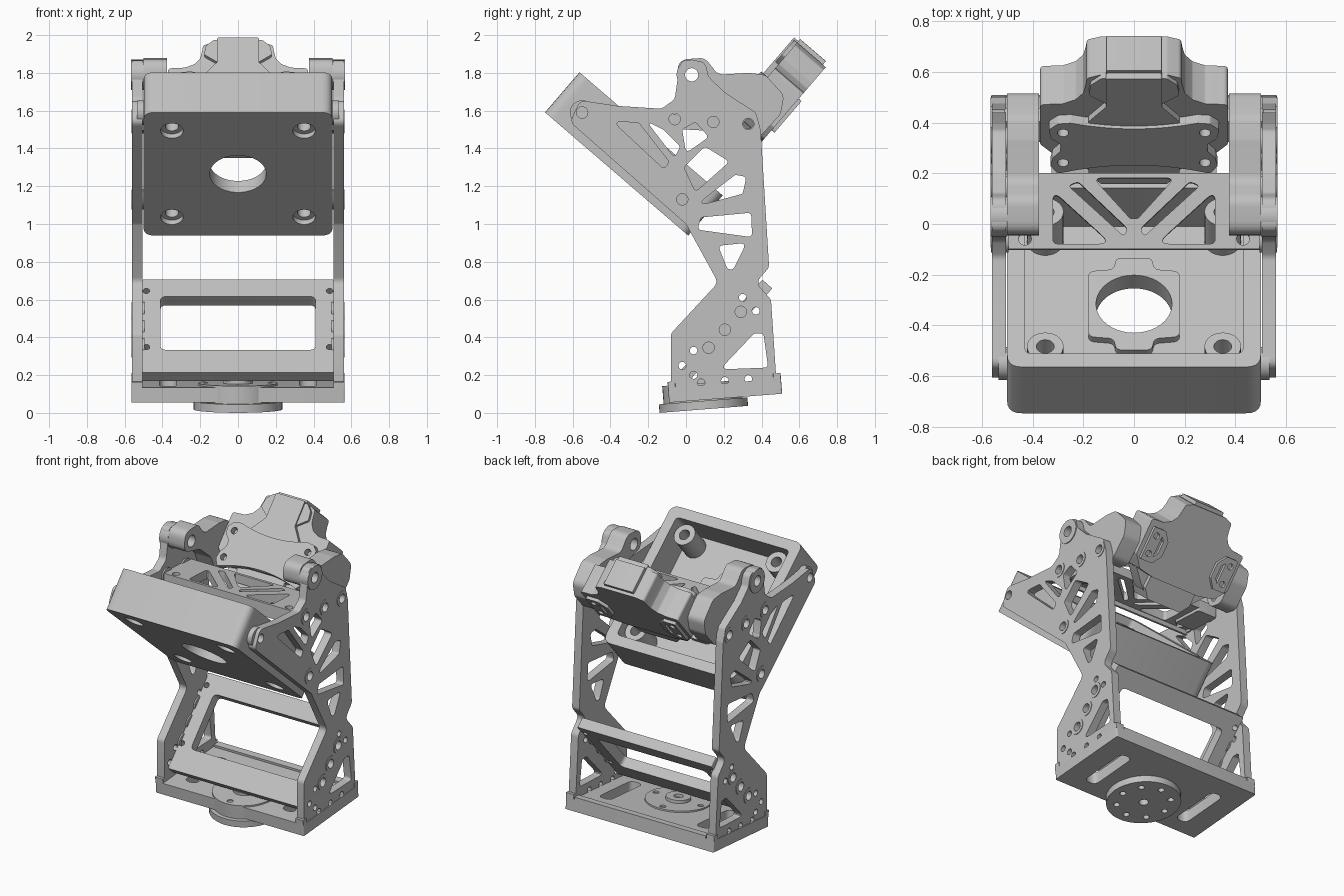
import bpy, bmesh
from math import sin, cos, pi, radians, tan
from mathutils import Matrix, Vector

cube = bpy.data.objects.get("Cube")
if cube:
    bpy.data.objects.remove(cube)

grey = bpy.data.materials.new("machined grey")
grey.use_nodes = True
grey.diffuse_color = (0.53, 0.53, 0.53, 1)
grey.node_tree.nodes["Principled BSDF"].inputs["Base Color"].default_value = (0.53, 0.53, 0.53, 1)


def ring(x, y, r, n=28):
    return [(x + r * cos(2 * pi * i / n), y + r * sin(2 * pi * i / n)) for i in range(n)]


def rounded(pts, r=0.02, steps=5):
    """Round every corner of a polygon."""
    out = []
    for i, p in enumerate(pts):
        p = Vector(p)
        a, b = Vector(pts[i - 1]) - p, Vector(pts[(i + 1) % len(pts)]) - p
        half = a.angle(b) / 2
        if half > 1.5:
            out.append(p)
            continue
        d = min(r / tan(half), a.length * 0.45, b.length * 0.45)
        s, e = p + a.normalized() * d, p + b.normalized() * d
        for k in range(steps + 1):
            t = k / steps
            out.append(s * (1 - t) ** 2 + p * 2 * t * (1 - t) + e * t * t)
    return out


def rect(x0, x1, y0, y1, r=0.02):
    return rounded([(x0, y0), (x1, y0), (x1, y1), (x0, y1)], r)


def mirrored(half):
    """Close a right-hand half outline with its mirror image."""
    return half + [(-x, y) for x, y in reversed(half) if x > 0]


def panel(name, loops, z0, z1, frame):
    """Extruded flat shape; the first loop is the outline, the rest are holes."""
    cu = bpy.data.curves.new(name, 'CURVE')
    cu.dimensions, cu.fill_mode, cu.extrude = '2D', 'BOTH', (z1 - z0) / 2
    for loop in loops:
        sp = cu.splines.new('POLY')
        sp.points.add(len(loop) - 1)
        for q, p in zip(sp.points, loop):
            q.co = (p[0], p[1], 0, 1)
        sp.use_cyclic_u = True
    tmp = bpy.data.objects.new(name + "_outline", cu)
    bpy.context.collection.objects.link(tmp)
    dg = bpy.context.evaluated_depsgraph_get()
    me = bpy.data.meshes.new_from_object(tmp.evaluated_get(dg))
    bpy.data.objects.remove(tmp)
    bm = bmesh.new()
    bm.from_mesh(me)
    bmesh.ops.remove_doubles(bm, verts=bm.verts, dist=1e-5)
    bm.transform(frame @ Matrix.Translation((0, 0, (z0 + z1) / 2)))
    bmesh.ops.recalc_face_normals(bm, faces=bm.faces)
    for f in bm.faces:
        f.smooth = True
    bm.to_mesh(me)
    bm.free()
    me.set_sharp_from_angle(angle=radians(30))
    me.materials.clear()
    me.materials.append(grey)
    me.name = name
    bpy.context.collection.objects.link(bpy.data.objects.new(name, me))


def tilted(y, z, deg):
    return Matrix.Translation((0, y, z)) @ Matrix.Rotation(radians(deg), 4, 'X')


SIDE = Matrix(((0, 0, 1, 0), (1, 0, 0, 0), (0, 1, 0, 0), (0, 0, 0, 1)))


def side_panels(name, loops, x0, x1):
    panel("left_" + name, loops, x0, x1, SIDE)
    panel("right_" + name, loops, -x1, -x0, SIDE)


# Side plates with truss cutouts and screw holes
plate = rounded([(-.08, .11), (.48, .15), (.45, .6), (.37, .69), (.44, .77), (.395, 1.5), (.37, 1.59),
                 (.2, 1.70), (.12, 1.78), (.1, 1.86), (-.03, 1.87), (-.06, 1.66), (-.13, 1.61),
                 (-.36, 1.625), (-.56, 1.655), (-.615, 1.54), (.0, 1.0), (.17, .69), (-.08, .42)], .045)
cuts = [[(.17, .885), (.32, .9), (.25, .76), (.22, .76)],
        [(.08, 1.035), (.06, .97), (.35, .93), (.345, 1.06)],
        [(.04, 1.09), (.26, 1.26), (.32, 1.25), (.3, 1.16)],
        [(-.01, 1.3), (.1, 1.41), (.23, 1.33), (.05, 1.17)],
        [(-.02, 1.5), (.05, 1.54), (.12, 1.46), (.0, 1.375)],
        [(-.39, 1.545), (-.25, 1.535), (-.09, 1.33), (-.115, 1.29)],
        [(-.21, 1.545), (-.12, 1.5), (-.03, 1.41), (-.06, 1.35)],
        [(.36, .42), (.41, .42), (.435, .24), (.18, .23)]]
pin = (.03, 1.79)
bosses = [(-.55, 1.59), (-.06, 1.555), (.145, 1.54), (.33, 1.53), (-.02, 1.13),
          (.12, .345), (.206, .44), (.29, .535)]
small = [(.08, .16), (.206, .17), (.33, .18), (-.02, .25), (.04, .2), (.04, .33), (.3, .61), (.37, .54)]
holes = [ring(*b, .03) for b in bosses] + [ring(*s, .02, 16) for s in small] + [ring(*pin, .035)]
side_panels("side_plate", [plate] + [rounded(c, .02) for c in cuts] + holes, .505, .56)
for i, b in enumerate(bosses):
    side_panels(f"screw_boss_{i}", [ring(*b, .052 if i else .065), ring(*b, .03)], .495, .564 if i else .535)
side_panels("pivot_boss", [ring(*pin, .08), ring(*pin, .035)], .5, .566)

# Pivot links that carry the head
link = rounded([(-.05, 1.74), (-.04, 1.87), (.1, 1.88), (.17, 1.79), (.33, 1.80), (.42, 1.79), (.52, 1.68),
                (.5, 1.58), (.39, 1.46), (.29, 1.48), (.24, 1.6), (.12, 1.7)], .06)
side_panels("pivot_link", [link, ring(*pin, .04), ring(.33, 1.53, .025)], .375, .5)

# Tilted open tray
TRAY = tilted(-.3675, 1.265, -40.7)
corners = [(sx * .35, sy * .35) for sx in (-1, 1) for sy in (-1, 1)]
panel("tray_floor", [rect(-.49, .49, -.49, .49, .05), ring(0, 0, .15, 40)] + [ring(*c, .06) for c in corners],
      0, .05, TRAY)
panel("tray_walls", [rect(-.5, .5, -.5, .5, .06), rect(-.43, .43, -.43, .43, .03)], 0, .28, TRAY)
pad = rounded(mirrored([(.07, -.24), (.08, -.18), (.18, -.17), (.18, .17), (.08, .18), (.07, .24)]), .03)
panel("tray_centre_pad", [pad, ring(0, 0, .15, 40)], .05, .08, TRAY)
for i, c in enumerate(corners):
    panel(f"tray_post_{i}", [ring(*c, .072), ring(*c, .035)], .03, .23, TRAY)

# Truss cross plate between the side plates
CROSS = tilted(0, 1.55, -3)
truss = [rect(-.505, .505, -.1, .2, .01), rounded(mirrored([(.015, .02), (.16, .18)]), .015)]
for s in (-1, 1):
    truss.append(rounded([(s * .32, .13), (s * .32, -.08), (s * .09, -.08)], .02))
    truss.append(rounded([(s * .04, -.05), (s * .025, -.02), (s * .22, .165), (s * .26, .15)], .02))
    truss.append(ring(s * .43, -.06, .025))
panel("truss_plate", truss, -.03, .03, CROSS)
panel("truss_front_bar", [rect(-.505, .505, -.1, -.085, .002)], -.06, .03, CROSS)
panel("left_truss_rail", [rect(.36, .505, -.03, .2, .01)], -.05, .02, CROSS)
panel("right_truss_rail", [rect(-.505, -.36, -.03, .2, .01)], -.05, .02, CROSS)

# Head: body, neck cap, ridge, lower block
HEAD = tilted(.74, 1.83, 49.3)
body = mirrored([(.13, 0), (.185, -.02), (.19, -.06), (.2, -.11), (.23, -.15), (.28, -.175), (.37, -.18),
                 (.37, -.42), (.3, -.5), (.18, -.52)])
panel("head_body", [rounded(body, .02)], 0, .2, HEAD)
panel("neck_front", [rounded(mirrored([(.13, 0), (.17, -.04), (.18, -.1), (.1, -.16)]), .02)], .19, .22, HEAD)
panel("neck_cap", [rect(-.11, .11, -.1, .025, .005)], .02, .2, HEAD)
panel("neck_ridge", [rounded(mirrored([(.11, .01), (.11, -.16), (.18, -.25), (.18, -.5)]), .01)], .19, .23, HEAD)
panel("head_lower_block", [mirrored([(.18, -.5), (.18, -.6), (.13, -.66)])], .03, .2, HEAD)
panel("head_lower_plate", [rounded(mirrored([(.3, -.49), (.17, -.62)]), .01)], .06, .17, HEAD)

# Curved face plate with four screw lobes
arc = [(.25 * t / 6, -.275 + .035 * (t / 6) ** 2) for t in range(7)]
face = mirrored([(x, -.77 - y) for x, y in arc] +
                [(.3, -.545), (.33, -.5), (.32, -.45), (.29, -.41), (.29, -.37), (.33, -.33), (.335, -.28), (.3, -.245)] +
                arc[::-1])
lobes = [(s * .28, u) for s in (-1, 1) for u in (-.30, -.48)]
panel("head_face_plate", [rounded(face, .015)] + [ring(*h, .022) for h in lobes], .2, .245, HEAD)

# Raised mounting pads on the back of the head
for s, side in ((1, "left"), (-1, "right")):
    grip = [(s * x, u) for x, u in ((.2, -.28), (.25, -.22), (.34, -.22), (.34, -.44), (.25, -.44), (.2, -.38))]
    slot = [(s * x, u) for x, u in ((.235, -.29), (.26, -.26), (.26, -.40), (.235, -.37))]
    panel(side + "_back_pad", [rounded(grip, .01), slot] + [ring(s * .3, u, .02) for u in (-.27, -.39)],
          -.02, .01, HEAD)

# Diagonal window frame in the lower half
panel("diagonal_frame", [rect(-.51, .51, -.33, .33, .01), rect(-.41, .41, -.17, .21, .03)] +
      [ring(s * .485, v, .018, 16) for s in (-1, 1) for v in (-.15, .25)], -.04, .03, tilted(.206, .44, 48))

# Base plate, end lips and round hub
BASE = tilted(.21, .078, 4.5)
slots = [rect(s * .37 - .045, s * .37 + .045, -.2, .16, .044) for s in (-1, 1)]
panel("base_plate", [rect(-.565, .565, -.3, .3, .01)] + slots, 0, .08, BASE)
for s, side in ((1, "left"), (-1, "right")):
    for y, end in ((-.285, "front"), (.275, "back")):
        panel(f"{side}_{end}_base_lip", [rect(s * .535 - .03, s * .535 + .03, y - .015, y + .025, .005)],
              .07, .11, BASE)
panel("base_back_strip", [rect(-.5, .5, .25, .3, .005)], .07, .095, BASE)
bolts = [ring(.17 * cos(k * pi / 4), -.12 + .17 * sin(k * pi / 4), .02, 16) for k in range(8)]
panel("hub_disc", [ring(0, -.12, .235, 56), ring(0, -.12, .03)] + bolts, -.05, -.005, BASE)
panel("hub_ring", [ring(0, -.12, .21, 48)] + bolts[::2], -.01, .09, BASE)
panel("hub_centre", [ring(0, -.12, .08), ring(0, -.12, .03)], .08, .11, BASE)
